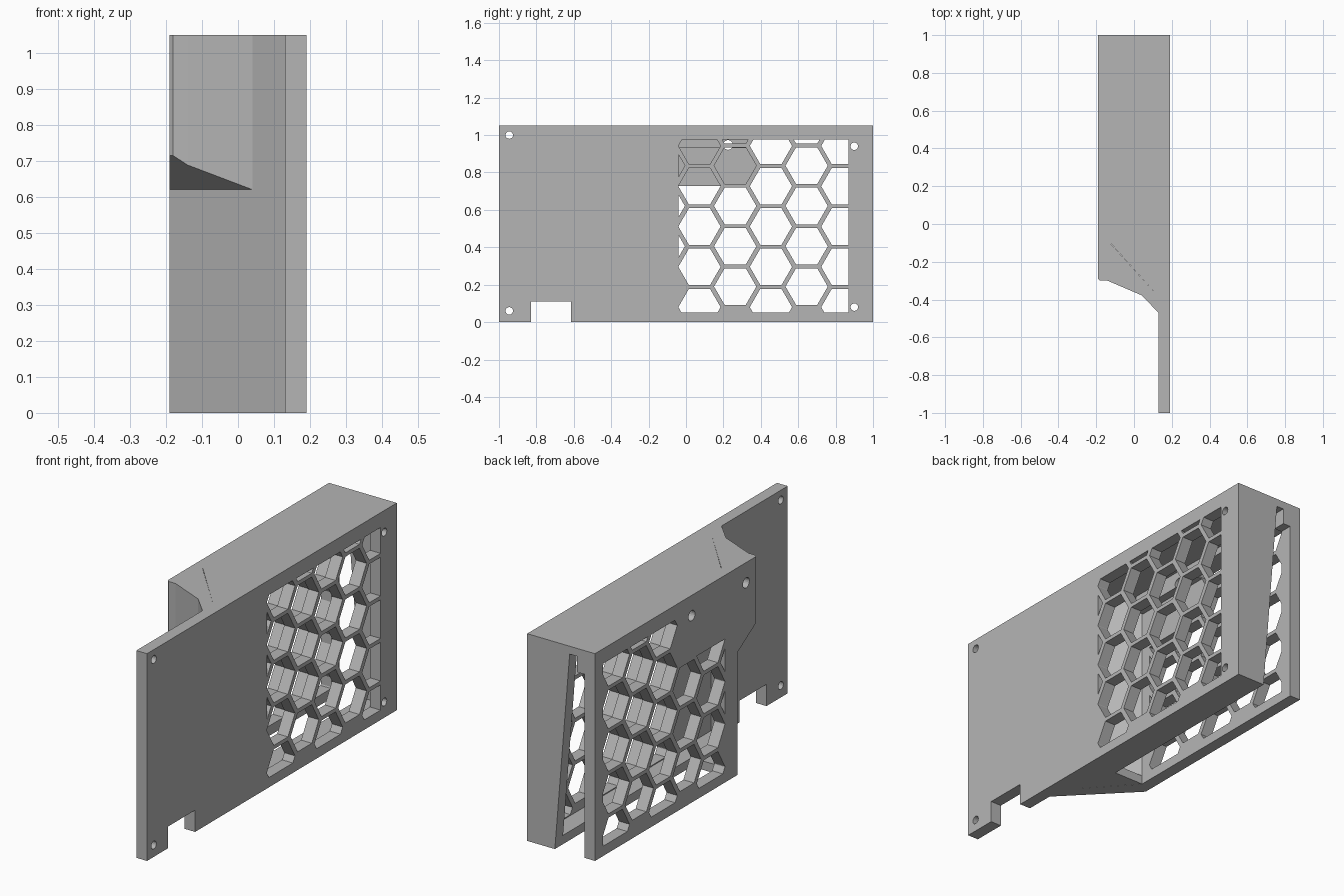
import bpy, bmesh, math
from mathutils import Vector

cube = bpy.data.objects.get("Cube")
if cube:
    bpy.data.objects.remove(cube, do_unlink=True)

grey = bpy.data.materials.new("plain grey")
grey.use_nodes = True
COLOUR = (0.46, 0.46, 0.46, 1)
grey.diffuse_color = COLOUR
grey.node_tree.nodes["Principled BSDF"].inputs["Base Color"].default_value = COLOUR

TOP, T = 1.05, 0.06            # overall height, wall thickness
OUT, IN = 0.19, 0.13           # outer and inner x of the two panels
PLACE = {"X": lambda a, b, t: (t, a, b),
         "Y": lambda a, b, t: (a, t, b),
         "Z": lambda a, b, t: (a, b, t)}


def finish(name, bm):
    bmesh.ops.recalc_face_normals(bm, faces=bm.faces)
    mesh = bpy.data.meshes.new(name)
    bm.to_mesh(mesh)
    bm.free()
    mesh.materials.append(grey)
    ob = bpy.data.objects.new(name, mesh)
    bpy.context.collection.objects.link(ob)
    return ob


def thicken(bm, axis, depth):
    ext = bmesh.ops.extrude_face_region(bm, geom=bm.faces[:])
    moved = [g for g in ext["geom"] if isinstance(g, bmesh.types.BMVert)]
    bmesh.ops.translate(bm, verts=moved, vec=PLACE[axis](0, 0, depth))


def prism(name, axis, pts, lo, hi):
    """Extrude a flat outline along an axis."""
    bm = bmesh.new()
    bm.faces.new([bm.verts.new(PLACE[axis](a, b, lo)) for a, b in pts])
    thicken(bm, axis, hi - lo)
    return finish(name, bm)


def rect(a0, a1, b0, b1):
    return [(a0, b0), (a1, b0), (a1, b1), (a0, b1)]


def ring(y, z, r, n):
    return [(y + r * math.cos(math.tau * i / n), z + r * math.sin(math.tau * i / n))
            for i in range(n)]


def cutter(outlines, x0, x1):
    """Many prisms along x, each outline clipped to its (y0, y1, z0, z1) window."""
    bm = bmesh.new()
    for pts, window in outlines:
        cell = bmesh.new()
        cell.faces.new([cell.verts.new((x0, y, z)) for y, z in pts])
        if window:
            y0, y1, z0, z1 = window
            for co, no in (((0, y0, 0), (0, -1, 0)), ((0, y1, 0), (0, 1, 0)),
                           ((0, 0, z0), (0, 0, -1)), ((0, 0, z1), (0, 0, 1))):
                bmesh.ops.bisect_plane(cell, geom=cell.verts[:] + cell.edges[:] + cell.faces[:],
                                       plane_co=co, plane_no=no, clear_outer=True)
        for f in cell.faces:
            bm.faces.new([bm.verts.new(v.co) for v in f.verts])
        cell.free()
    thicken(bm, "X", x1 - x0)
    ob = finish("cutter", bm)
    ob.hide_render = True
    return ob


def cut(tool, *targets):
    """Subtract the tool from each target, then discard it."""
    for ob in targets:
        mod = ob.modifiers.new("cut", "BOOLEAN")
        mod.operation, mod.solver, mod.object = "DIFFERENCE", "EXACT", tool
        deps = bpy.context.evaluated_depsgraph_get()
        deps.update()
        mesh = bpy.data.meshes.new_from_object(ob.evaluated_get(deps))
        ob.modifiers.clear()
        ob.data = mesh
    bpy.data.objects.remove(tool, do_unlink=True)


def honeycomb(y_max, solid_corner):
    """Clipped hexagon outlines; the solid corner is left unpierced."""
    cells = []
    for k in range(-1, 5):
        for j in range(5):
            y = 0.072 + 0.191 * k
            z = (0.19 if k % 2 else 0.08) + 0.2155 * j
            if k == -1 and j == 0 or solid_corner and k == 1 and z > 0.8:
                continue
            z_max = 0.727 if solid_corner and k < 1 else 0.975
            cells.append((ring(y, z, 0.113, 6), (-0.04, y_max, 0.05, z_max)))
    return cells


# Long mounting plate with connector notch, screw holes and honeycomb
plate = prism("mounting_plate", "X", rect(-1, 1, 0, TOP), IN, OUT)
screws = [(ring(y, z, 0.02, 20), None)
          for y, z in ((-0.945, 1.0), (-0.945, 0.06), (0.9, 0.94), (0.9, 0.08))]
notch = [(rect(-0.83, -0.615, -0.1, 0.11), None)]
cut(cutter(honeycomb(0.87, False) + screws + notch, 0.1, 0.25), plate)

# Slanted front wall line
front_a, front_b = Vector((IN, -0.47)), Vector((-OUT, -0.14))


def front_y(x):
    s = (x - front_a.x) / (front_b.x - front_a.x)
    return front_a.y + s * (front_b.y - front_a.y)


# Opposite grille panel, mitred into the front wall, and its top ledge
panel = prism("grille_panel", "Z", [(-OUT, front_b.y), (-IN, front_y(-IN)),
                                    (-IN, 1), (-OUT, 1)], 0, TOP)
ledge = prism("top_ledge", "X", rect(-0.09, 1, 0.93, 1.01), -IN, -0.088)

# Front wall of the duct
prism("front_wall", "Z", [(IN, front_a.y), (IN, front_a.y + 0.085),
                          (-IN, front_y(-IN) + 0.105), (-IN, front_y(-IN))], 0, TOP)

# Overhanging hood with sloped underside
hood = prism("front_hood", "Z", [(0.04, front_y(0.04)), (-0.14, -0.3), (-0.18, -0.3),
                                 (-OUT, -0.29), (-OUT, front_b.y)], 0.62, TOP)
for v in hood.data.vertices:
    if v.co.z < 0.7:
        v.co.z = 0.62 + 0.63 * (front_y(v.co.x) - v.co.y)

# Honeycomb and fixing holes of the grille side
fixings = [(ring(y, 0.947, 0.026, 20), None) for y in (0.225, -0.21)]
cut(cutter(honeycomb(0.935, True) + fixings, -0.25, -0.07), panel, ledge, hood)

# Duct top, partial floor and rear end wall with a tapering slot
prism("duct_top", "Z", [(IN, front_a.y + 0.085), (IN, 1), (-IN, 1), (-IN, -0.095)], 1.01, TOP)
prism("duct_floor", "Z", [(IN, front_a.y + 0.085), (IN, 1), (0.035, 1),
                          (0.035, -0.095), (-IN, -0.095)], 0, 0.045)
prism("rear_wall", "Y", [(IN, 0), (0.035, 0), (-0.048, 1.01), (IN, 1.01)], 1 - T, 1)
